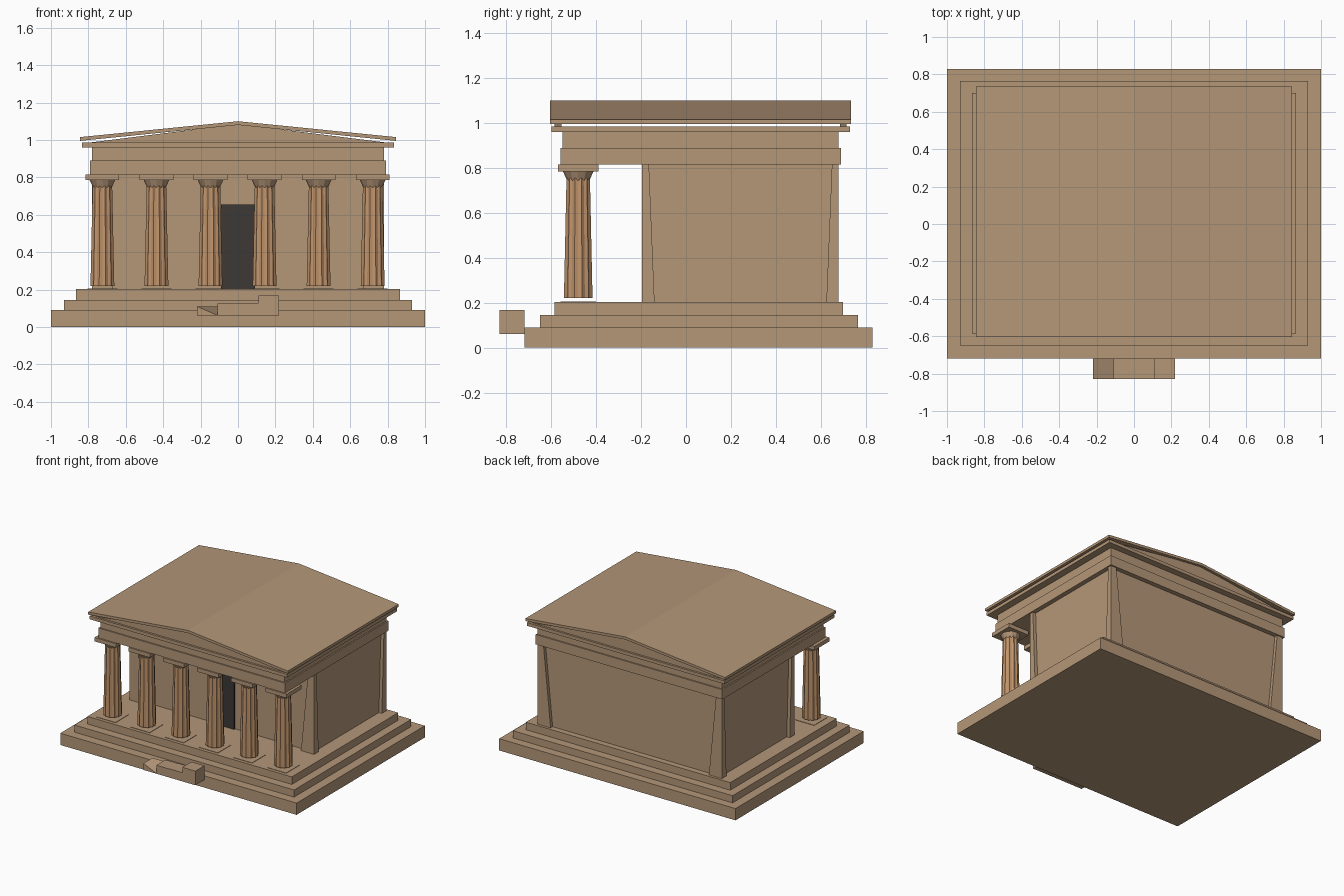
import bpy, bmesh, math

if "Cube" in bpy.data.objects:
    bpy.data.objects.remove(bpy.data.objects["Cube"])


def material(name, rgb):
    m = bpy.data.materials.new(name)
    m.diffuse_color = (*rgb, 1)
    m.use_nodes = True
    m.node_tree.nodes["Principled BSDF"].inputs["Base Color"].default_value = m.diffuse_color
    return m


STONE = material("stone", (0.46, 0.31, 0.19))
SHAFT = material("warm_stone", (0.53, 0.30, 0.15))
DARK = material("dark_door", (0.045, 0.04, 0.035))


def finish(name, bm, mat):
    bmesh.ops.recalc_face_normals(bm, faces=bm.faces)
    me = bpy.data.meshes.new(name)
    bm.to_mesh(me)
    bm.free()
    me.materials.append(mat)
    ob = bpy.data.objects.new(name, me)
    bpy.context.collection.objects.link(ob)
    return ob


def loft(name, rings, mat):
    """Closed solid through rings of equal point count."""
    bm = bmesh.new()
    vs = [[bm.verts.new(p) for p in r] for r in rings]
    n = len(vs[0])
    for a, b in zip(vs, vs[1:]):
        for i in range(n):
            j = (i + 1) % n
            bm.faces.new((a[i], a[j], b[j], b[i]))
    bm.faces.new(vs[0][::-1])
    bm.faces.new(vs[-1])
    return finish(name, bm, mat)


def rect(x0, x1, y0, y1, z):
    return [(x0, y0, z), (x1, y0, z), (x1, y1, z), (x0, y1, z)]


def box(name, x0, x1, y0, y1, z0, z1, mat=STONE):
    return loft(name, [rect(x0, x1, y0, y1, z0), rect(x0, x1, y0, y1, z1)], mat)


def prism(name, profile, y0, y1, mat=STONE):
    return loft(name, [[(x, y, z) for x, z in profile] for y in (y0, y1)], mat)


# Stepped platform
box("platform_lower", -1, 1, -0.72, 0.83, 0, 0.09)
box("platform_middle", -0.93, 0.93, -0.65, 0.765, 0.09, 0.145)
box("platform_upper", -0.865, 0.865, -0.585, 0.70, 0.145, 0.203)

# Row of small blocks at the front, the left one chipped to a wedge
box("front_block_tall", 0.11, 0.22, -0.83, -0.72, 0.06, 0.168)
box("front_block_mid", 0, 0.11, -0.83, -0.72, 0.06, 0.127)
box("front_block_low", -0.11, 0, -0.83, -0.72, 0.06, 0.125)
wedge = box("front_wedge", -0.22, -0.11, -0.83, -0.72, 0.06, 0.11)
wedge.data.vertices[5].co.z = 0.062

# Fluted columns with capitals and thin pads
COL_Y = -0.48


def fluted(cx, r, z):
    return [(cx + r * k * math.cos(a), COL_Y + r * k * math.sin(a), z)
            for i in range(24)
            for a, k in [(i * math.pi / 12, 1 if i % 2 else 0.9)]]


def disc(cx, r, z):
    return [(cx + r * math.cos(i * math.pi / 6), COL_Y + r * math.sin(i * math.pi / 6), z)
            for i in range(12)]


for i in range(6):
    cx = -0.725 + 0.289 * i
    box(f"column_pad_{i}", cx - 0.08, cx + 0.08, COL_Y - 0.08, COL_Y + 0.08, 0.2, 0.206)
    loft(f"column_shaft_{i}", [fluted(cx, 0.066, 0.22), fluted(cx, 0.054, 0.755)], SHAFT)
    loft(f"capital_{i}", [disc(cx, 0.05, 0.745), disc(cx, 0.068, 0.785)], STONE)
    box(f"abacus_{i}", cx - 0.09, cx + 0.09, COL_Y - 0.09, COL_Y + 0.09, 0.785, 0.815)

# Inner chamber with tapered corner piers and a dark doorway
box("chamber", -0.755, 0.755, -0.165, 0.655, 0.2, 0.816)
for sx in (-1, 1):
    for name, y, sy in (("front", -0.195, 1), ("back", 0.68, -1)):
        rings = []
        for z, w, d in ((0.2, 0.11, 0.055), (0.816, 0.05, 0.03)):
            xs = sorted((sx * 0.78, sx * (0.78 - w)))
            ys = sorted((y, y + sy * d))
            rings.append(rect(*xs, *ys, z))
        side = "left" if sx < 0 else "right"
        loft(f"corner_pier_{name}_{side}", rings, STONE)
box("doorway", -0.092, 0.092, -0.18, -0.16, 0.204, 0.655, DARK)

# Beams and cornice
box("architrave", -0.79, 0.79, -0.56, 0.69, 0.815, 0.89)
box("frieze", -0.78, 0.78, -0.55, 0.68, 0.89, 0.962)
box("cornice", -0.835, 0.835, -0.6, 0.73, 0.96, 0.985)

# Gables and pitched roof
for name, y in (("front", -0.585), ("back", 0.685)):
    prism(f"gable_{name}", [(-0.8, 0.985), (0.8, 0.985), (0, 1.085)], y, y + 0.03)
prism("roof", [(-0.845, 0.995), (0, 1.08), (0.845, 0.995),
               (0.845, 1.015), (0, 1.1), (-0.845, 1.015)], -0.605, 0.735)
